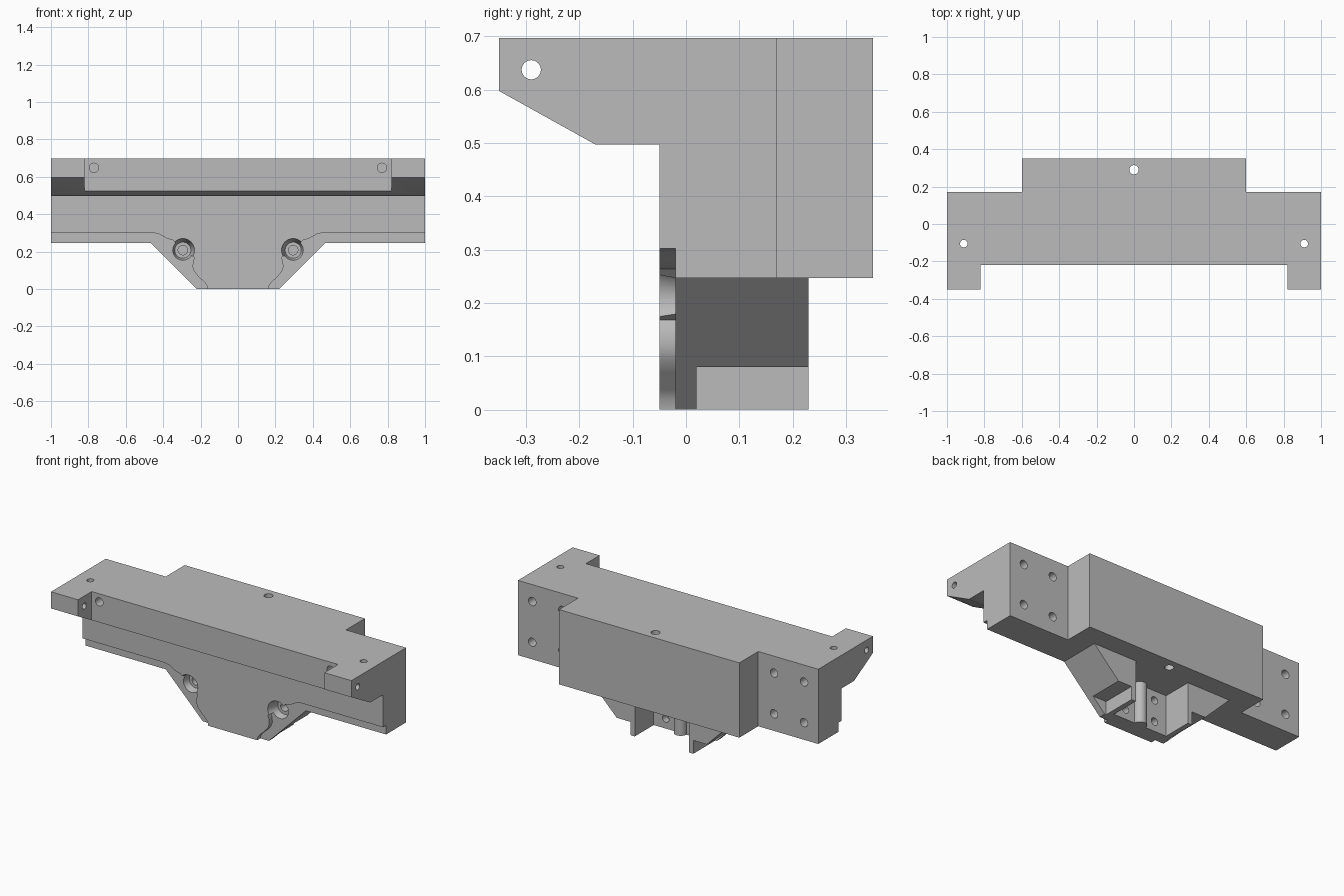
import bpy, bmesh, math
from mathutils import Matrix, Vector

if "Cube" in bpy.data.objects:
    bpy.data.objects.remove(bpy.data.objects["Cube"], do_unlink=True)

GREY = (0.5, 0.5, 0.5, 1)
metal = bpy.data.materials.new("plain_grey")
metal.use_nodes = True
metal.diffuse_color = GREY
metal.node_tree.nodes["Principled BSDF"].inputs["Base Color"].default_value = GREY

BOTTOM, TOP = 0.247, 0.697


def finish(name, bm):
    bmesh.ops.recalc_face_normals(bm, faces=bm.faces[:])
    mesh = bpy.data.meshes.new(name)
    bm.to_mesh(mesh)
    bm.free()
    mesh.materials.append(metal)
    obj = bpy.data.objects.new(name, mesh)
    bpy.context.collection.objects.link(obj)
    return obj


def prism(name, outline, axis, lo, hi):
    """Extrude a 2D outline along x (outline in y,z) or y (outline in x,z)."""
    bm = bmesh.new()
    place = (lambda a, b: (lo, a, b)) if axis == "x" else (lambda a, b: (a, lo, b))
    face = bm.faces.new([bm.verts.new(place(a, b)) for a, b in outline])
    moved = bmesh.ops.extrude_face_region(bm, geom=[face])["geom"]
    step = Vector((hi - lo, 0, 0) if axis == "x" else (0, hi - lo, 0))
    bmesh.ops.translate(bm, vec=step, verts=[v for v in moved if isinstance(v, bmesh.types.BMVert)])
    return finish(name, bm)


def box(name, x0, x1, y0, y1, z0, z1):
    return prism(name, [(x0, z0), (x1, z0), (x1, z1), (x0, z1)], "y", y0, y1)


def rod(name, start, end, r1, r2=None):
    """Round rod or cone between two points."""
    start, end = Vector(start), Vector(end)
    way = end - start
    bm = bmesh.new()
    turn = way.to_track_quat("Z", "Y").to_matrix().to_4x4()
    bmesh.ops.create_cone(bm, cap_ends=True, segments=32, radius1=r1,
                          radius2=r1 if r2 is None else r2, depth=way.length,
                          matrix=Matrix.Translation((start + end) / 2) @ turn)
    return finish(name, bm)


def combine(body, other, operation):
    mod = body.modifiers.new("combine", "BOOLEAN")
    mod.operation, mod.solver, mod.object = operation, "EXACT", other
    bpy.context.view_layer.objects.active = body
    bpy.ops.object.modifier_apply(modifier=mod.name)
    bpy.data.objects.remove(other, do_unlink=True)


# Main beam with overhanging front lip and stepped lower edge
body = prism("mounting_bracket", [
    (-0.35, TOP), (-0.35, 0.597), (-0.17, 0.497), (-0.05, 0.497), (-0.05, 0.302),
    (-0.02, 0.302), (-0.02, BOTTOM), (0.17, BOTTOM), (0.17, TOP)], "x", -1, 1)

# Notch between the two front arms
combine(body, box("notch", -0.82, 0.82, -0.5, -0.22, 0.4, 0.8), "DIFFERENCE")

# Rear block, lower plate, web and round rib
combine(body, box("rear_block", -0.6, 0.6, 0.1, 0.35, BOTTOM, TOP), "UNION")
combine(body, prism("lower_plate", [(-0.22, 0), (0.22, 0), (0.467, BOTTOM), (0.467, 0.28),
                                    (-0.467, 0.28), (-0.467, BOTTOM)], "y", -0.02, 0.02), "UNION")
combine(body, box("web", -0.195, 0.195, 0, 0.05, 0, 0.3), "UNION")
combine(body, rod("rib", (0, 0.05, 0), (0, 0.05, 0.3), 0.037), "UNION")

# Side gussets with thin lower walls
for s in (-1, 1):
    gusset = [(0.18, 0), (0.21, 0), (0.21, 0.08), (0.3, 0.08), (0.467, BOTTOM), (0.467, 0.3), (0.18, 0.3)]
    combine(body, prism("gusset", [(s * x, z) for x, z in gusset], "y", 0.01, 0.23), "UNION")

# Raised front pad with curved flanks
flank = [(0.163, 0), (0.167, 0.02), (0.18, 0.037), (0.215, 0.07), (0.235, 0.095), (0.243, 0.12),
         (0.24, 0.15), (0.233, 0.168), (0.295, 0.21), (0.35, 0.264), (0.375, 0.268),
         (0.4, 0.282), (0.425, 0.296), (0.46, 0.302)]
pad = flank + [(0.46, 0.35), (-0.46, 0.35)] + [(-x, z) for x, z in reversed(flank)]
combine(body, prism("front_pad", pad, "y", -0.05, -0.01), "UNION")

# Drilled holes: start, end, radius
holes = [((0, 0.29, 0.2), (0, 0.29, 0.8), 0.025),
         ((-1.1, -0.29, 0.637), (1.1, -0.29, 0.637), 0.018)]
for s in (-1, 1):
    holes.append(((s * 0.91, -0.105, 0.4), (s * 0.91, -0.105, 0.8), 0.02))
    holes.append(((s * 0.77, -0.3, 0.648), (s * 0.77, -0.12, 0.648), 0.025))
    holes.append(((s * 0.295, -0.1, 0.208), (s * 0.295, 0.09, 0.208), 0.025))
    for z in (0.06, 0.19):
        holes.append(((s * 0.1, 0.01, z), (s * 0.1, 0.1, z), 0.022))
    for x in (0.705, 0.905):
        for z in (0.35, 0.595):
            holes.append(((s * x, 0.07, z), (s * x, 0.25, z), 0.025))
    # Tapered bolt seat
    seat = rod("bolt_seat", (s * 0.295, -0.06, 0.208), (s * 0.295, 0.02, 0.208), 0.065, 0.043)
    combine(body, seat, "DIFFERENCE")
for start, end, radius in holes:
    combine(body, rod("hole", start, end, radius), "DIFFERENCE")

# Smooth round surfaces, keep edges sharp
bpy.ops.object.select_all(action="DESELECT")
body.select_set(True)
bpy.context.view_layer.objects.active = body
bpy.ops.object.shade_smooth_by_angle(angle=math.radians(30))
